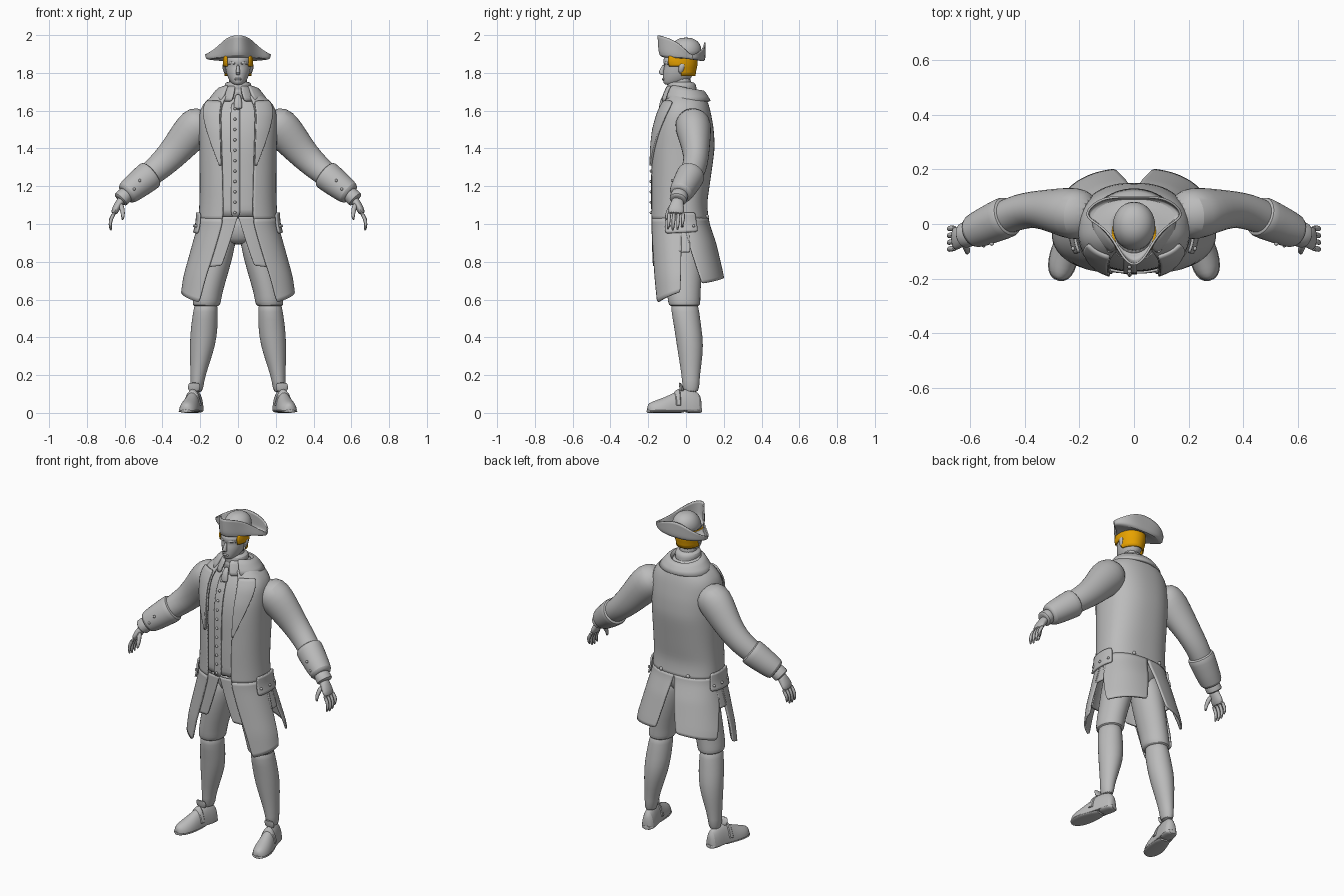
import bpy, bmesh
from math import sin, cos, pi, radians, copysign
from mathutils import Vector

if "Cube" in bpy.data.objects:
    bpy.data.objects.remove(bpy.data.objects["Cube"])


def material(name, color):
    mat = bpy.data.materials.new(name)
    mat.use_nodes = True
    mat.diffuse_color = color
    mat.node_tree.nodes["Principled BSDF"].inputs["Base Color"].default_value = color
    return mat


GREY = material("plain grey", (.5, .5, .5, 1))
ORANGE = material("orange hair", (.8, .36, 0, 1))


def lerp(a, b, t):
    return a + (b - a) * t


def interp(table, key):
    """Linear lookup in rows sorted by their first value."""
    for low, high in zip(table, table[1:]):
        if key <= high[0]:
            t = max(0, (key - low[0]) / (high[0] - low[0]))
            return [lerp(a, b, t) for a, b in zip(low[1:], high[1:])]
    return table[-1][1:]


def skin(name, rings, mat=GREY, closed=True, thick=0, mirror=False, smooth=1, floor=None):
    """Join rows of points with faces; closed rows make capped tubes."""
    bm = bmesh.new()
    rows = [[bm.verts.new(p) for p in ring] for ring in rings]
    count = len(rows[0])
    for a, b in zip(rows, rows[1:]):
        for i in range(count if closed else count - 1):
            j = (i + 1) % count
            bm.faces.new((a[i], a[j], b[j], b[i]))
    if closed and not thick:
        bm.faces.new(rows[0])
        bm.faces.new(rows[-1])
    if floor is not None:
        for v in bm.verts:
            v.co.z = max(v.co.z, floor)
    bmesh.ops.recalc_face_normals(bm, faces=bm.faces)
    mesh = bpy.data.meshes.new(name)
    bm.to_mesh(mesh)
    bm.free()
    mesh.materials.append(mat)
    obj = bpy.data.objects.new(name, mesh)
    bpy.context.collection.objects.link(obj)
    if mirror:
        obj.modifiers.new("Mirror", "MIRROR")
    if smooth:
        obj.modifiers.new("Subdivision", "SUBSURF").levels = smooth
        obj.modifiers["Subdivision"].render_levels = smooth
    if thick:
        solid = obj.modifiers.new("Solidify", "SOLIDIFY")
        solid.thickness, solid.offset = thick, 0
    return obj


def tube(name, path, ref=None, sides=16, **kw):
    """Path rows are x, y, z, radius, radius; without ref the rings stay level."""
    pts = [Vector(p[:3]) for p in path]
    rings = []
    for i, row in enumerate(path):
        u, v = Vector((1, 0, 0)), Vector((0, 1, 0))
        if ref:
            t = (pts[min(i + 1, len(pts) - 1)] - pts[max(i - 1, 0)]).normalized()
            u = Vector(ref).cross(t).normalized()
            v = t.cross(u)
        angles = [2 * pi * k / sides for k in range(sides)]
        rings.append([pts[i] + u * row[3] * cos(a) + v * row[4] * sin(a) for a in angles])
    return skin(name, rings, **kw)


# Height, half width, front and back of the clothed body
BODY = [(.58, .305, -.18, .22), (.72, .285, -.185, .2), (.9, .235, -.187, .155),
        (1, .207, -.187, .12), (1.1, .2, -.187, .105), (1.2, .198, -.188, .12),
        (1.4, .2, -.185, .148), (1.5, .203, -.175, .143), (1.6, .2, -.145, .125),
        (1.65, .17, -.115, .11), (1.7, .095, -.085, .085)]


def body(angle, z, off=0):
    """Point on the body, angle in degrees from the front towards the left."""
    w, front, back = interp(BODY, z)
    s, c = sin(radians(angle)), cos(radians(angle))
    mid = -.02
    depth = (mid - front if c > 0 else back - mid) + off
    return ((w + off) * copysign(abs(s) ** .85, s),
            mid - depth * copysign(abs(c) ** .85, c), z)


def panel(name, top, hems, start, end, off=0, nu=12, nv=10, **kw):
    """Cloth on the body between two edges given as top and bottom angles."""
    rows = []
    for j in range(nv + 1):
        v = j / nv
        rows.append([body(lerp(lerp(*start, v), lerp(*end, v), i / nu),
                          lerp(top, lerp(*hems, i / nu), v), off) for i in range(nu + 1)])
    kw.setdefault("thick", .01)
    return skin(name, rows, closed=False, **kw)


def buttons(name, spots, size=.008, mirror=True):
    bm = bmesh.new()
    for spot in spots:
        made = bmesh.ops.create_icosphere(bm, subdivisions=2, radius=size)
        bmesh.ops.translate(bm, verts=made["verts"], vec=spot)
    mesh = bpy.data.meshes.new(name)
    bm.to_mesh(mesh)
    bm.free()
    mesh.materials.append(GREY)
    obj = bpy.data.objects.new(name, mesh)
    bpy.context.collection.objects.link(obj)
    if mirror:
        obj.modifiers.new("Mirror", "MIRROR")


# Waistcoat and coat
skin("waistcoat", [[body(a, lerp(1.02, 1.7, k / 12), -.012) for a in range(0, 360, 12)]
                   for k in range(13)])
panel("waistcoat_skirt", 1.04, (.78, .765), (0, 16), (42, 46), -.01, mirror=True)
panel("coat_body", 1.7, (1.02, 1.02), (24, 19), (336, 341), nu=40, nv=14)
panel("coat_front_skirt", 1.03, (.585, .64), (19, 39), (90, 88), mirror=True)
panel("coat_side_skirt", 1.03, (.85, .85), (86, 86), (100, 100), nu=4, mirror=True)
panel("coat_back_skirt", 1.03, (.685, .715), (89, 114), (180, 169), mirror=True)
panel("lapel", 1.65, (1.31, 1.31), (24, 21), (66, 24), .012, nu=6, mirror=True)
panel("pocket_flap", 1.06, (.95, .96), (66, 64), (114, 116), .014, nu=8, nv=4, mirror=True)
panel("waistcoat_placket", 1.64, (1.04, 1.04), (-9, -8), (2, 2), -.008, nu=3)
buttons("waistcoat_buttons", [body(-3, 1.06 + .055 * k, -.002) for k in range(11)], mirror=False)
buttons("pocket_buttons", [body(a, .99, .022) for a in (72, 90, 108)])
buttons("back_buttons", [body(158, 1.04, .006)], .011)


# Collar and neck cloth
def fan(width, depth, z, lean, gap=32, y=0):
    angles = [radians(lerp(gap, 360 - gap, k / 24)) for k in range(25)]
    return [(width * sin(a), y - depth * cos(a), z - lean * cos(a)) for a in angles]


skin("coat_collar", [fan(.085, .075, 1.69, -.02), fan(.09, .08, 1.725, -.015),
                     fan(.115, .1, 1.705, -.01), fan(.155, .125, 1.65, 0)],
     closed=False, thick=.014)
skin("shirt_collar", [fan(.07, .08, 1.72, -.01, 10, -.02), fan(.09, .1, 1.68, -.01, 14, -.02),
                      fan(.1, .115, 1.65, 0, 18, -.02)], closed=False, thick=.008)
tube("neck_cloth", [(0, -.01, 1.64, .085, .09), (0, -.012, 1.68, .08, .085),
                    (0, -.018, 1.7, .078, .084), (0, -.02, 1.712, .068, .074),
                    (0, -.022, 1.725, .074, .079), (0, -.024, 1.745, .07, .073),
                    (0, -.024, 1.755, .056, .058)], sides=24)
tube("cloth_knot", [(0, -.105, 1.69, .012, .01), (0, -.125, 1.66, .02, .014),
                    (0, -.137, 1.6, .03, .01)], sides=10)

# Head
HEAD = [(1.735, .022, -.112, -.06), (1.75, .04, -.122, .01), (1.775, .054, -.122, .03),
        (1.8, .062, -.122, .042), (1.825, .067, -.118, .048), (1.84, .069, -.114, .052),
        (1.86, .071, -.124, .053), (1.9, .07, -.115, .053)]
tube("neck", [(0, -.02, 1.7, .055, .055), (0, -.025, 1.8, .052, .055)])
tube("head", [(0, (f + b) / 2, z, w, (b - f) / 2) for z, w, f, b in HEAD], sides=24)
tube("nose", [(0, -.116, 1.845, .007, .008), (0, -.126, 1.82, .009, .012),
              (0, -.133, 1.8, .014, .015), (0, -.121, 1.787, .011, .012)], sides=10)
tube("lips", [(0, -.117, 1.775, .014, .006), (0, -.12, 1.768, .022, .01),
              (0, -.117, 1.757, .012, .006)], sides=10)
tube("brow", [(.012, -.115, 1.85, .006, .008), (.035, -.108, 1.855, .007, .008),
              (.056, -.085, 1.848, .005, .006)], ref=(0, 0, 1), sides=8, mirror=True)
tube("ear", [(.062, -.03, 1.795, .008, .008), (.072, -.026, 1.815, .01, .015),
             (.076, -.022, 1.84, .009, .018), (.07, -.022, 1.855, .006, .012)],
     sides=10, mirror=True)


def hair_point(k, v):
    angle = lerp(50, 310, k / 36)
    side = abs(angle - 180)
    z = lerp(1.89, 1.785 if side < 82 else 1.835, v)
    w, front, back = interp(HEAD, max(z, 1.8))
    a, mid = radians(angle), (front + back) / 2
    return ((w + .006) * sin(a), mid - ((back - front) / 2 + .005) * cos(a), z)


skin("hair", [[hair_point(k, v / 5) for k in range(37)] for v in range(6)],
     ORANGE, closed=False, thick=.008, smooth=0)

# Three-cornered hat: the folded brim runs from front corner to back centre
FOLD = [(0, -.15, 1.89), (.045, -.12, 1.885), (.085, -.05, 1.88), (.13, 0, 1.875),
        (.182, .03, 1.872), (.13, .08, 1.86), (.07, .098, 1.852), (0, .1, 1.85)]
EDGE = [(0, -.158, 2), (.04, -.125, 1.995), (.075, -.055, 1.97), (.12, -.005, 1.925),
        (.192, .03, 1.885), (.135, .088, 1.92), (.07, .1, 1.95), (0, .098, 1.965)]


def around(half):
    return half + [(-x, y, z) for x, y, z in half[-2:0:-1]]


inner = [(.072 * sin(pi * k / 7), -.025 - .085 * cos(pi * k / 7), 1.885) for k in range(8)]
middle = [tuple(lerp(a, b, .5) for a, b in zip(p, q)) for p, q in zip(FOLD, EDGE)]
skin("hat_brim", [around(r) for r in (inner, FOLD, middle, EDGE)], thick=.008, smooth=2)
tube("hat_crown", [(0, -.015, 1.875, .082, .092), (0, -.005, 1.92, .08, .09),
                   (0, 0, 1.955, .068, .076), (0, 0, 1.978, .045, .05),
                   (0, 0, 1.987, .015, .018)], sides=24)

# Arms
SIDE = (0, 1, 0)
tube("sleeve", [(.15, .03, 1.56, .06, .07), (.2, .035, 1.535, .105, .098),
                (.245, .042, 1.49, .105, .094), (.3, .05, 1.425, .092, .08),
                (.36, .055, 1.355, .08, .068), (.42, .045, 1.3, .072, .066),
                (.47, .025, 1.258, .066, .064), (.56, -.01, 1.185, .055, .055)],
     ref=SIDE, mirror=True)
tube("sleeve_cuff", [(.455, .03, 1.268, .06, .06), (.46, .028, 1.264, .08, .076),
                     (.475, .022, 1.252, .082, .078), (.535, -.005, 1.204, .074, .072),
                     (.592, -.03, 1.16, .066, .064), (.597, -.032, 1.156, .05, .05)],
     ref=SIDE, mirror=True)
tube("shirt_cuff", [(.57, -.025, 1.175, .04, .045), (.605, -.037, 1.146, .044, .047),
                    (.622, -.042, 1.128, .047, .05), (.625, -.043, 1.125, .035, .036)],
     ref=SIDE, mirror=True)
buttons("cuff_buttons", [(.52, -.072, 1.23), (.55, -.078, 1.185), (.535, .055, 1.25)])

# Hands
tube("palm", [(.608, -.04, 1.14, .022, .03), (.628, -.047, 1.11, .023, .034),
              (.647, -.052, 1.08, .021, .044), (.66, -.054, 1.05, .015, .043)],
     ref=SIDE, mirror=True)
for i, finger in enumerate(("index", "middle", "ring", "little")):
    y, drop = -.09 + .025 * i, (.006, 0, .004, .02)[i]
    tube(finger + "_finger", [(.65, y, 1.065, .011, .011), (.672, y, 1.03, .011, .011),
                              (.678, y - .003, .995 + drop, .01, .01),
                              (.672, y - .006, .962 + drop, .006, .006)],
         ref=SIDE, sides=8, mirror=True)
tube("thumb", [(.622, -.065, 1.11, .015, .015), (.612, -.09, 1.075, .014, .014),
               (.608, -.102, 1.045, .011, .011), (.612, -.106, 1.02, .006, .006)],
     ref=SIDE, sides=8, mirror=True)

# Legs
tube("hips", [(0, -.01, 1.06, .17, .1), (0, -.01, .98, .17, .105),
              (0, -.01, .92, .13, .09), (0, -.01, .89, .07, .06)], sides=24)
tube("breeches", [(.09, -.01, 1, .08, .09), (.098, -.012, .9, .092, .105),
                  (.13, -.012, .75, .083, .1), (.158, -.012, .64, .077, .09),
                  (.165, -.01, .59, .077, .088), (.168, -.008, .57, .073, .084),
                  (.169, -.008, .562, .06, .07)], mirror=True)
tube("stocking", [(.168, -.008, .6, .06, .07), (.172, -.005, .54, .066, .076),
                  (.179, .01, .45, .073, .073), (.187, .022, .36, .07, .073),
                  (.204, .025, .25, .05, .057), (.216, .025, .17, .036, .046),
                  (.219, .027, .1, .034, .045)], mirror=True)


# Shoes run along a slightly turned-out line from heel to toe
def foot(rows, low=0):
    return [(lerp(.212, .276, s), lerp(.082, -.205, s), low, w, h) for s, w, h in rows]


UP = (0, 0, 1)
tube("shoe", foot([(0, .02, .06), (.05, .038, .1), (.2, .042, .115), (.36, .043, .118),
                   (.5, .046, .098), (.68, .053, .072), (.85, .05, .055),
                   (.96, .034, .042), (1, .012, .025)], .012),
     ref=UP, mirror=True, floor=.012)
tube("shoe_sole", foot([(.3, .036, .009), (.45, .044, .009), (.68, .056, .009),
                        (.86, .053, .009), (.97, .036, .009), (1.01, .012, .009)], .009),
     ref=UP, mirror=True)
tube("shoe_heel", foot([(-.01, .022, .014), (.04, .038, .014), (.2, .042, .014),
                        (.32, .036, .014)], .014), ref=UP, mirror=True)
tube("shoe_strap", foot([(.4, .04, .116), (.41, .05, .122), (.5, .052, .108),
                         (.51, .04, .1)], .01), ref=UP, mirror=True, floor=.04)
tube("shoe_tongue", [(.232, -.02, .11, .032, .014), (.232, -.026, .14, .034, .01),
                     (.233, -.034, .162, .03, .006)], mirror=True)

# Smooth shading with sharp creases kept
bpy.ops.object.select_all(action="DESELECT")
for obj in bpy.context.collection.objects:
    if obj.type == "MESH":
        obj.select_set(True)
        bpy.context.view_layer.objects.active = obj
bpy.ops.object.shade_smooth_by_angle(angle=radians(40))
